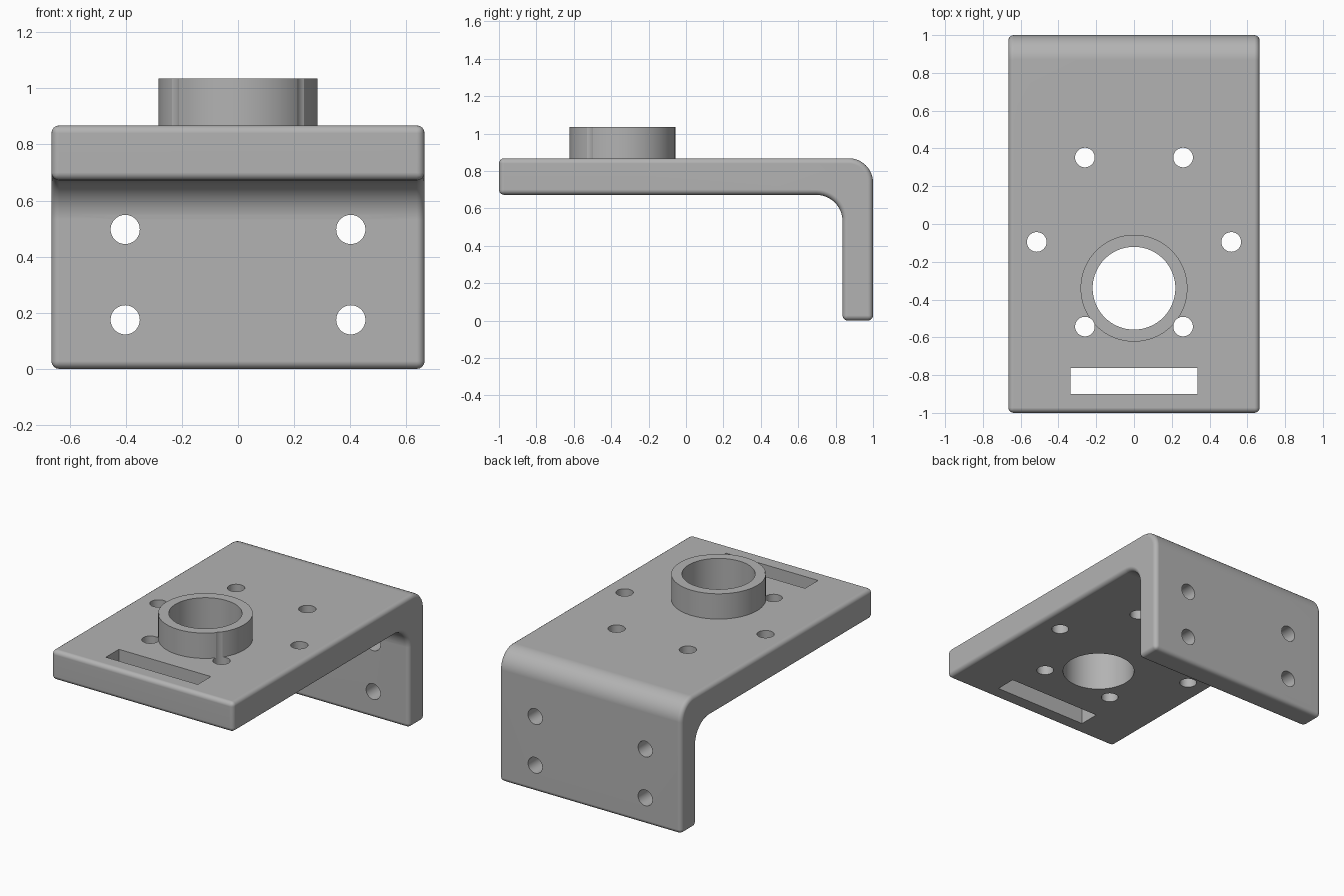
import bpy, bmesh, math
from mathutils import Vector, Matrix

if "Cube" in bpy.data.objects:
    bpy.data.objects.remove(bpy.data.objects["Cube"])

grey = bpy.data.materials.new("bracket grey")
grey.use_nodes = True
GREY = (0.45, 0.45, 0.45, 1)
grey.diffuse_color = GREY
grey.node_tree.nodes["Principled BSDF"].inputs["Base Color"].default_value = GREY

HALF_W, TOP, UNDER, LEG_Y = 0.665, 0.868, 0.672, 0.837


def add_object(name, bm):
    bmesh.ops.recalc_face_normals(bm, faces=bm.faces)
    mesh = bpy.data.meshes.new(name)
    bm.to_mesh(mesh)
    bm.free()
    mesh.materials.append(grey)
    ob = bpy.data.objects.new(name, mesh)
    bpy.context.collection.objects.link(ob)
    return ob


def arc(cy, cz, r, start, end, steps=12):
    angles = [math.radians(start + (end - start) * i / steps) for i in range(steps + 1)]
    return [(cy + r * math.cos(a), cz + r * math.sin(a)) for a in angles]


def add_cylinder(bm, centre, radius, depth, axis="Z", sides=48):
    turn = Matrix.Rotation(math.pi / 2, 4, "X") if axis == "Y" else Matrix()
    bmesh.ops.create_cone(bm, cap_ends=True, segments=sides, radius1=radius,
                          radius2=radius, depth=depth,
                          matrix=Matrix.Translation(centre) @ turn)


def apply_modifiers(ob):
    bpy.context.view_layer.objects.active = ob
    for mod in list(ob.modifiers):
        bpy.ops.object.modifier_apply(modifier=mod.name)


def cut(ob, cutter):
    mod = ob.modifiers.new("cut", "BOOLEAN")
    mod.operation, mod.solver, mod.object = "DIFFERENCE", "EXACT", cutter


# Bent plate: side profile swept across the width
r_out, r_in = 0.13, 0.14
profile = [(-1, UNDER), (-1, TOP)]
profile += arc(1 - r_out, TOP - r_out, r_out, 90, 0)
profile += [(1, 0), (LEG_Y, 0)]
profile += arc(LEG_Y - r_in, UNDER - r_in, r_in, 0, 90)
bm = bmesh.new()
face = bm.faces.new([bm.verts.new((-HALF_W, y, z)) for y, z in profile])
swept = bmesh.ops.extrude_face_region(bm, geom=[face])["geom"]
bmesh.ops.translate(bm, vec=(2 * HALF_W, 0, 0),
                    verts=[v for v in swept if isinstance(v, bmesh.types.BMVert)])
plate = add_object("bent_plate", bm)
bevel = plate.modifiers.new("rounded edges", "BEVEL")
bevel.width, bevel.segments = 0.028, 4
bevel.limit_method, bevel.angle_limit = "ANGLE", math.radians(40)

# Raised collar
CENTRE = Vector((0, -0.34, 0))
COLLAR_TOP = 1.035
bm = bmesh.new()
add_cylinder(bm, CENTRE + Vector((0, 0, (TOP + COLLAR_TOP) / 2)), 0.283, COLLAR_TOP - TOP, sides=96)
collar = add_object("collar", bm)

# Cutters: bore, screw holes and slot
bm = bmesh.new()
add_cylinder(bm, CENTRE + Vector((0, 0, 0.85)), 0.219, 0.8, sides=96)
bore = add_object("bore_cutter", bm)

bm = bmesh.new()
for side in (-1, 1):
    for x, y in ((0.26, 0.352), (0.515, -0.095), (0.26, -0.543)):
        add_cylinder(bm, (side * x, y, 0.85), 0.052, 0.8)
    for z in (0.175, 0.497):
        add_cylinder(bm, (side * 0.402, 0.92, z), 0.052, 0.4, "Y")
holes = add_object("hole_cutter", bm)

bm = bmesh.new()
bmesh.ops.create_cube(bm, matrix=Matrix.Translation((0, -0.831, TOP))
                      @ Matrix.Diagonal((0.672, 0.136, 0.8, 1)))
slot = add_object("slot_cutter", bm)

for cutter in (bore, holes, slot):
    cut(plate, cutter)
for cutter in (bore, holes):
    cut(collar, cutter)
for ob in (plate, collar):
    apply_modifiers(ob)
for cutter in (bore, holes, slot):
    bpy.data.objects.remove(cutter)

# Smooth the curves and keep the flats flat
for ob in (plate, collar):
    bpy.ops.object.select_all(action="DESELECT")
    ob.select_set(True)
    bpy.context.view_layer.objects.active = ob
    bpy.ops.object.shade_smooth_by_angle(angle=math.radians(35))
    ob.modifiers.new("flat normals", "WEIGHTED_NORMAL").keep_sharp = True
